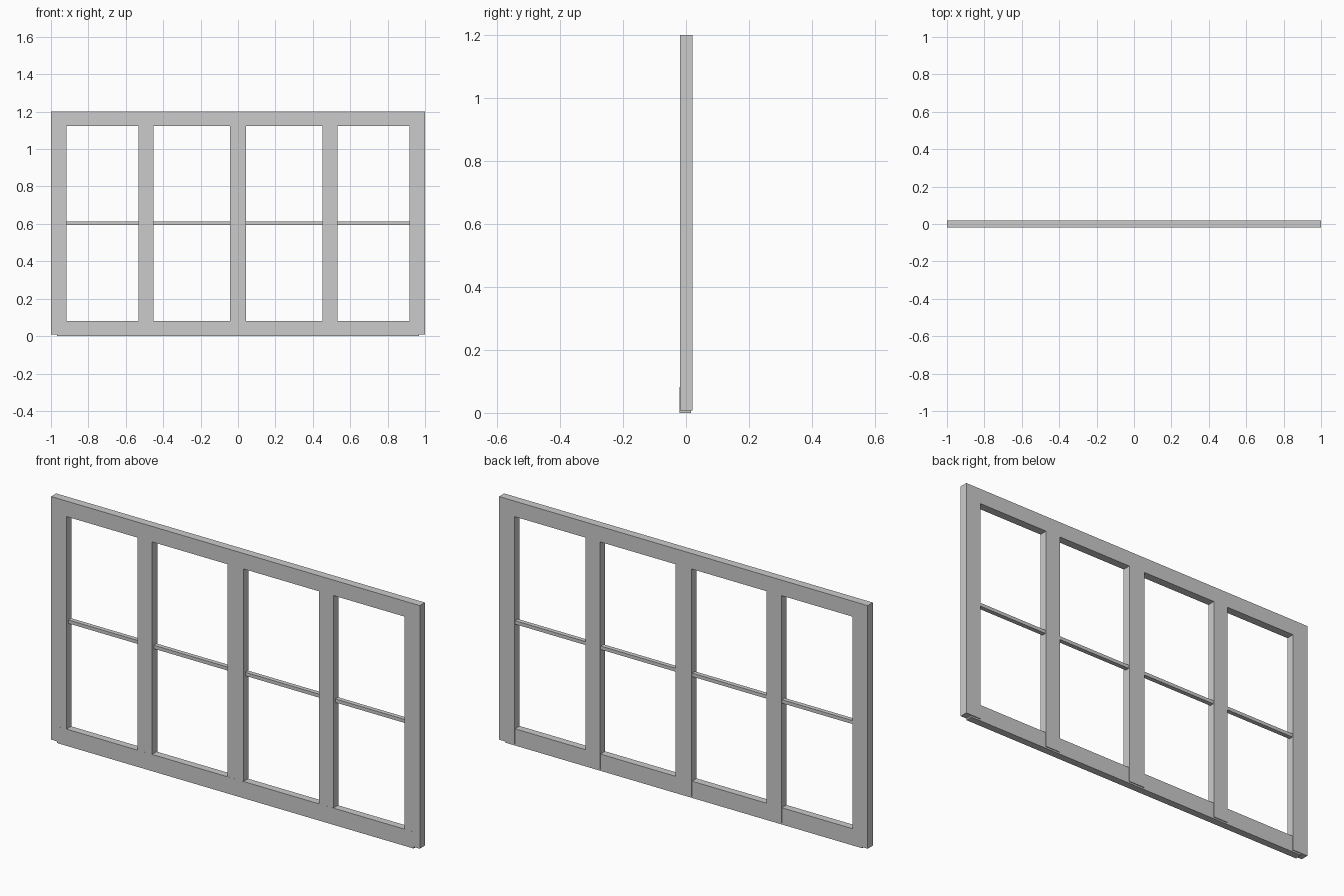
import bpy

if "Cube" in bpy.data.objects:
    bpy.data.objects.remove(bpy.data.objects["Cube"])


def box(name, x, y, z):
    """Axis-aligned box from (min, max) ranges."""
    bpy.ops.mesh.primitive_cube_add(size=1, location=[(a + b) / 2 for a, b in (x, y, z)])
    ob = bpy.context.object
    ob.name = name
    ob.scale = [b - a for a, b in (x, y, z)]
    bpy.ops.object.transform_apply(location=False, rotation=False, scale=True)
    return ob


FRONT, BACK = -0.02, 0.02
STILE = (FRONT + 0.0003, BACK)   # stiles sit a hair behind the bottom rail face
FOOT, RAIL_LOW, TOP = 0.008, 1.124, 1.2
INNER, POST_IN, POST_OUT, CENTRE = 0.916, 0.452, 0.532, 0.044

# Outer stiles and intermediate posts
for side, s in (("left", -1), ("right", 1)):
    box(f"{side}_side_stile", sorted((s * INNER, s * 1.0)), STILE, (FOOT, TOP))
    box(f"{side}_post", sorted((s * POST_IN, s * POST_OUT)), STILE, (FOOT, RAIL_LOW))
box("centre_post", (-CENTRE, CENTRE), STILE, (FOOT, RAIL_LOW))

# Top rail, flush with the frame
box("top_rail", (-INNER, INNER), STILE, (RAIL_LOW, TOP))

# Bottom rail, slightly thinner at the back and dropping below the stiles
box("bottom_rail", (-0.967, 0.967), (FRONT, 0.016), (0, 0.082))

# Thin glazing bars, one per pane, set towards the back
for i, (a, b) in enumerate(((-INNER, -POST_OUT), (-POST_IN, -CENTRE),
                            (CENTRE, POST_IN), (POST_OUT, INNER))):
    box(f"glazing_bar_{i + 1}", (a, b), (-0.006, 0.016), (0.595, 0.612))
